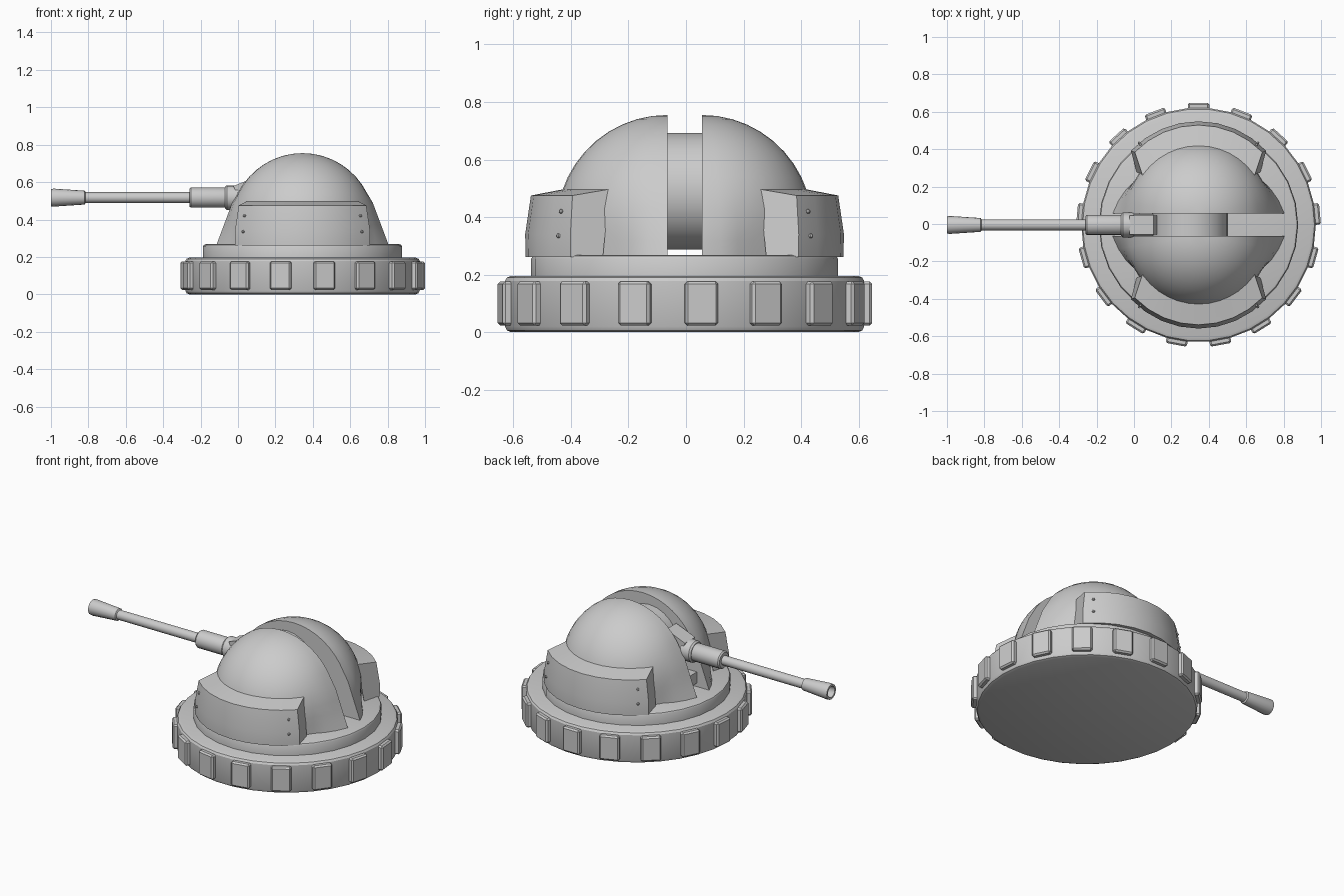
import bpy, bmesh
from math import sin, cos, pi, radians, sqrt
from mathutils import Matrix, Vector

if "Cube" in bpy.data.objects:
    bpy.data.objects.remove(bpy.data.objects["Cube"])

CX, CY = 0.345, -0.005      # turret axis
GZ = 0.517                  # gun height


def finish(name, bm, angle=30):
    bmesh.ops.remove_doubles(bm, verts=bm.verts, dist=1e-5)
    bmesh.ops.recalc_face_normals(bm, faces=bm.faces)
    me = bpy.data.meshes.new(name)
    bm.to_mesh(me)
    bm.free()
    ob = bpy.data.objects.new(name, me)
    bpy.context.collection.objects.link(ob)
    bpy.ops.object.select_all(action='DESELECT')
    ob.select_set(True)
    bpy.context.view_layer.objects.active = ob
    bpy.ops.object.shade_smooth_by_angle(angle=radians(angle))
    return ob


def lathe(name, profile, n, matrix):
    # profile of (radius, height) spun round local z, end rings capped
    bm = bmesh.new()
    rings = [[bm.verts.new((r * cos(2 * pi * i / n), r * sin(2 * pi * i / n), h))
              for i in range(n)] for r, h in profile]
    for a, b in zip(rings, rings[1:]):
        for i in range(n):
            j = (i + 1) % n
            bm.faces.new((a[i], a[j], b[j], b[i]))
    bm.faces.new(rings[0])
    bm.faces.new(rings[-1])
    bm.transform(matrix)
    return finish(name, bm)


def box(name, size, matrix, bevel=0.0):
    bm = bmesh.new()
    bmesh.ops.create_cube(bm, size=1, matrix=Matrix.Diagonal((*size, 1)))
    if bevel:
        bmesh.ops.bevel(bm, geom=bm.edges[:], offset=bevel, segments=1, affect='EDGES')
    bm.transform(matrix)
    return finish(name, bm)


# Base wheel and the raised ring on it
centre = Matrix.Translation((CX, CY, 0))
lathe("base", [(0.605, 0), (0.62, 0.006), (0.627, 0.02), (0.627, 0.178),
               (0.62, 0.19), (0.605, 0.196)], 34, centre)
lathe("turret_ring", [(0.533, 0.19), (0.533, 0.255), (0.528, 0.264), (0.518, 0.268)], 28, centre)

# Blocks round the rim
for k in range(17):
    rot = Matrix.Rotation(pi / 2 + 2 * pi * k / 17, 4, 'Z')
    box("rim_block", (0.06, 0.115, 0.153), centre @ rot @ Matrix.Translation((0.622, 0, 0.1)), 0.009)


# Half domes either side of the gun slot, flared to the base beside the slot
R, C, HALF = 0.385, 0.37, 0.06


def dome_point(t, z):
    rs = sqrt(max(0, R * R - (z - C) ** 2)) if z > C else R
    near = min(t, 180 - t)
    line = 0.46 - (z - 0.265) * 0.375
    r = rs + max(0, 1 - near / 27) * max(0, line - rs) * (z < 0.52)
    return Vector((r * cos(radians(t)), r * sin(radians(t)) + HALF, z))


def half_dome(name, side):
    bm = bmesh.new()
    heights = [0.265, 0.32, C, 0.43] + [C + R * sin(radians(a)) for a in range(18, 90, 8)]
    grid = [[bm.verts.new(dome_point(t, z)) for t in range(0, 181, 9)] for z in heights]
    for a, b in zip(grid, grid[1:]):
        for i in range(20):
            bm.faces.new((a[i], a[i + 1], b[i + 1], b[i]))
    top = bm.verts.new((0, HALF, C + R))
    for i in range(20):
        bm.faces.new((grid[-1][i], grid[-1][i + 1], top))
    # flat slot wall
    bm.faces.new([row[0] for row in grid] + [top] + [row[-1] for row in reversed(grid)])
    bm.faces.new(list(reversed(grid[0])))
    bm.transform(centre @ Matrix.Diagonal((1, side, 1, 1)))
    return finish(name, bm, 35)


def armour(name, side):
    # curved plate: bottom outer, bend, shoulder, inner top, inner bottom
    section = [(0.492, 0.262, 43), (0.494, 0.34, 43), (0.474, 0.475, 44),
               (0.36, 0.497, 34), (0.40, 0.262, 34)]
    bm = bmesh.new()
    n = 8
    loops = []
    for i in range(n + 1):
        loop = []
        for r, z, start in section:
            a = radians(start + (180 - 2 * start) * i / n)
            loop.append(bm.verts.new((r * cos(a), r * sin(a) + HALF, z)))
        loops.append(loop)
    for a, b in zip(loops, loops[1:]):
        for i in range(5):
            j = (i + 1) % 5
            bm.faces.new((a[i], a[j], b[j], b[i]))
    bm.faces.new(loops[0])
    bm.faces.new(loops[-1])
    bm.transform(centre @ Matrix.Diagonal((1, side, 1, 1)))
    finish(name, bm, 20)
    # small bolts near the plate ends
    for a in (50, 130):
        for z in (0.335, 0.42):
            r = 0.494 if z < 0.4 else 0.482
            bolt = bmesh.new()
            p = (r * cos(radians(a)), side * (r * sin(radians(a)) + HALF), z)
            bmesh.ops.create_uvsphere(bolt, u_segments=8, v_segments=5, radius=0.008,
                                      matrix=centre @ Matrix.Translation(p))
            finish("plate_bolt", bolt)


for side, word in ((1, "left"), (-1, "right")):
    half_dome(word + "_dome", side)
    armour(word + "_armour_plate", side)

# Gun mount drum in the slot, with a small stop block in front
drum_at = Matrix.Translation((0.30, CY - HALF, 0.49)) @ Matrix.Rotation(-pi / 2, 4, 'X')
lathe("gun_mount_drum", [(0.203, 0), (0.203, 2 * HALF)], 24, drum_at)
box("slot_stop", (0.06, 2 * HALF, 0.07), Matrix.Translation((0.0, CY, 0.325)))

# Gun, built along -x from the drum
gun = Matrix.Translation((0, CY, GZ)) @ Matrix.Rotation(-pi / 2, 4, 'Y')
lathe("gun_socket", [(0.058, -0.2), (0.058, 0.0), (0.066, 0.0), (0.066, 0.06), (0.058, 0.07)], 16, gun)
lathe("gun_sleeve", [(0.05, 0.05), (0.054, 0.07), (0.054, 0.252), (0.047, 0.26)], 16, gun)
lathe("barrel", [(0.029, 0.24), (0.029, 0.84)], 16, gun)
lathe("muzzle", [(0.029, 0.815), (0.037, 0.82), (0.048, 0.985), (0.046, 1.0),
                 (0.034, 1.0), (0.032, 0.93)], 16, gun)
# sloped collar on top of the socket
box("gun_collar", (0.14, 0.1, 0.05),
    Matrix.Translation((0.05, CY, 0.582)) @ Matrix.Rotation(radians(-22), 4, 'Y'))
